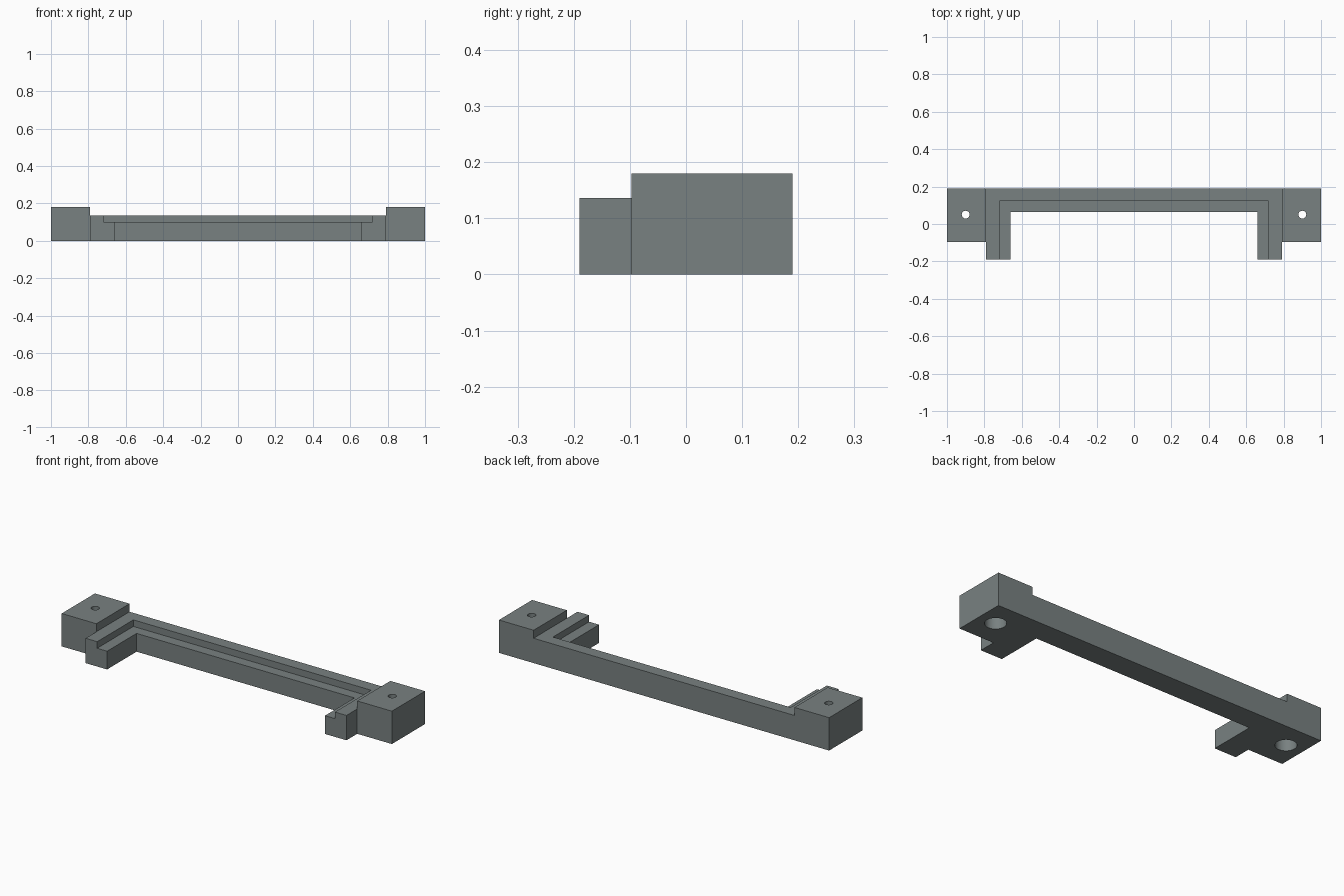
import bpy, bmesh

if "Cube" in bpy.data.objects:
    bpy.data.objects.remove(bpy.data.objects["Cube"])

grey = bpy.data.materials.new("slate_grey")
grey.diffuse_color = (0.19, 0.22, 0.22, 1)
grey.use_nodes = True
grey.node_tree.nodes["Principled BSDF"].inputs["Base Color"].default_value = grey.diffuse_color


def prism(name, outline, z0, z1):
    """Extrude a plan outline between two heights."""
    bm = bmesh.new()
    face = bm.faces.new([bm.verts.new((x, y, z0)) for x, y in outline])
    ext = bmesh.ops.extrude_face_region(bm, geom=[face])
    verts = [v for v in ext["geom"] if isinstance(v, bmesh.types.BMVert)]
    bmesh.ops.translate(bm, verts=verts, vec=(0, 0, z1 - z0))
    bmesh.ops.recalc_face_normals(bm, faces=bm.faces)
    mesh = bpy.data.meshes.new(name)
    bm.to_mesh(mesh)
    bm.free()
    obj = bpy.data.objects.new(name, mesh)
    bpy.context.collection.objects.link(obj)
    return obj


def box(name, x, y0, y1, z0, z1):
    return prism(name, [(-x, y0), (x, y0), (x, y1), (-x, y1)], z0, z1)


def cylinder(name, x, y, r, z0, z1):
    bpy.ops.mesh.primitive_cylinder_add(vertices=32, radius=r, depth=z1 - z0,
                                        location=(x, y, (z0 + z1) / 2))
    obj = bpy.context.object
    obj.name = name
    return obj


def cut(target, cutter):
    mod = target.modifiers.new("cut", 'BOOLEAN')
    mod.operation = 'DIFFERENCE'
    mod.solver = 'EXACT'
    mod.object = cutter
    cutter.hide_render = True
    bpy.context.view_layer.objects.active = target
    bpy.ops.object.modifier_apply(modifier=mod.name)
    bpy.data.objects.remove(cutter)


# Bracket plan: rear bar, two forward arms, two mounting blocks
half = [(0.66, 0.065), (0.66, -0.19), (0.79, -0.19),
        (0.79, -0.097), (1.0, -0.097), (1.0, 0.19)]
outline = half + [(-x, y) for x, y in reversed(half)]
bracket = prism("bracket_frame", outline, 0, 0.18)
bracket.data.materials.append(grey)

# Lower the rail between the blocks, then step its inner ledge
cut(bracket, box("rail_cutter", 0.79, -0.4, 0.4, 0.136, 0.4))
cut(bracket, box("ledge_cutter", 0.72, -0.4, 0.123, 0.10, 0.4))

# Screw holes, counterbored from below
for s in (-1, 1):
    cut(bracket, cylinder("counterbore_cutter", s * 0.9, 0.05, 0.053, -0.1, 0.1))
    cut(bracket, cylinder("screw_hole_cutter", s * 0.9, 0.05, 0.021, -0.1, 0.3))

bpy.ops.object.select_all(action='DESELECT')
bracket.select_set(True)
bpy.context.view_layer.objects.active = bracket
bpy.ops.object.shade_smooth_by_angle()
